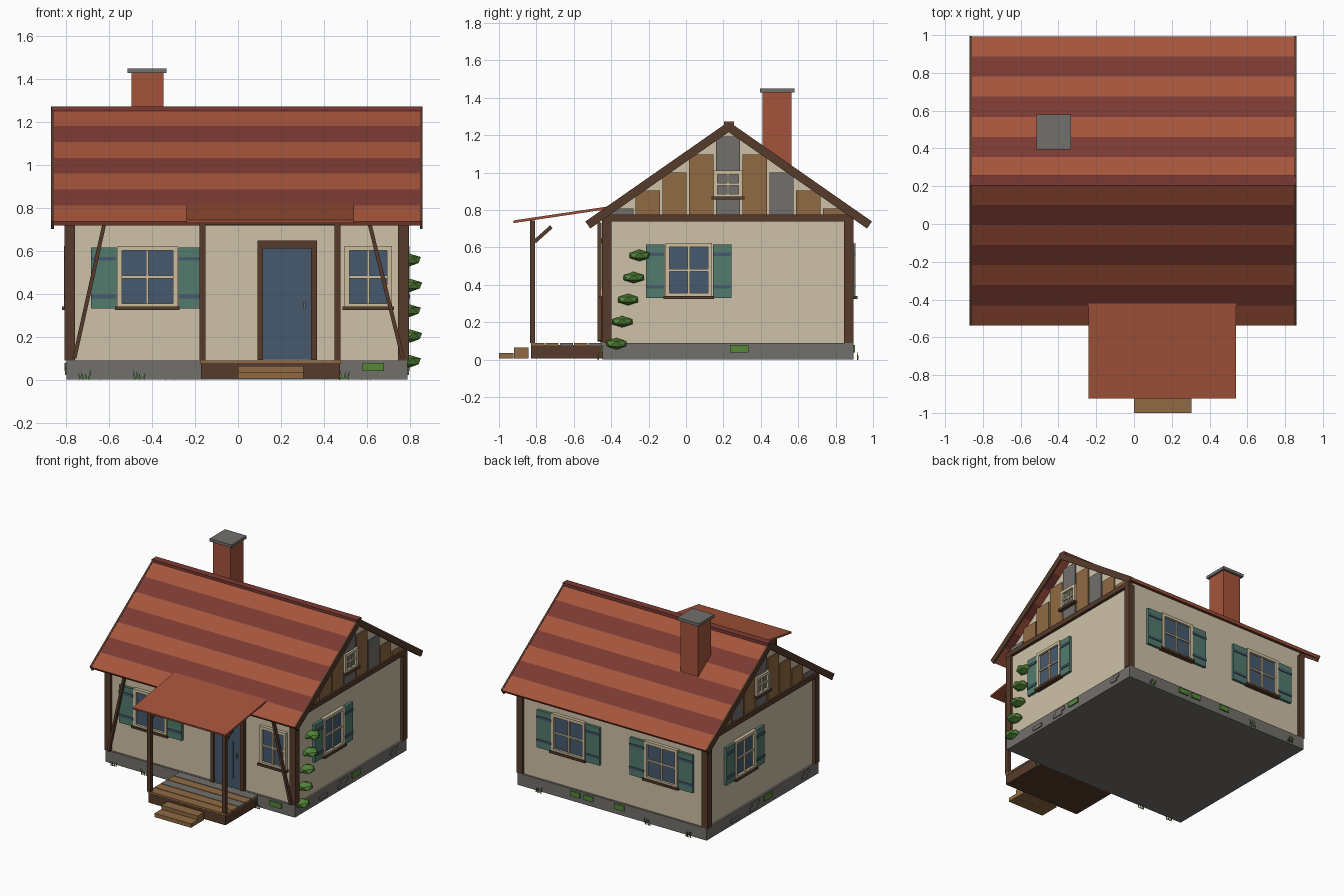
import bpy, bmesh, math, random
from mathutils import Matrix, Vector

if "Cube" in bpy.data.objects:
    bpy.data.objects.remove(bpy.data.objects["Cube"])

random.seed(4)


def material(name, hexcol):
    rgb = [int(hexcol[i:i + 2], 16) / 255 for i in (0, 2, 4)]
    lin = [c / 12.92 if c <= 0.04045 else ((c + 0.055) / 1.055) ** 2.4 for c in rgb]
    m = bpy.data.materials.new(name)
    m.diffuse_color = (*lin, 1)
    m.use_nodes = True
    m.node_tree.nodes["Principled BSDF"].inputs["Base Color"].default_value = m.diffuse_color
    return m


CREAM = material("cream plaster", "CEC1A7")
TRIM = material("pale window trim", "CDBE9E")
TILE = material("light roof tile", "A4543B")
TILE2 = material("dark roof tile", "7B3A33")
WOOD = material("dark timber", "563B2B")
TAN = material("tan plank", "906A42")
GREY = material("grey stone", "72706B")
TEAL = material("teal shutter", "527B6D")
BLUE = material("slate blue", "465A6E")
GREEN = material("leaf green", "55873A")

XL, XR, YF, YB = -0.785, 0.775, -0.43, 0.88     # wall faces
XC, YC = -0.005, 0.228                          # roof centre
RIDGE, SLOPE, RUN = 1.27, 0.697, 0.765


def finish(name, bm, *mats):
    me = bpy.data.meshes.new(name)
    bm.to_mesh(me)
    bm.free()
    for m in mats:
        me.materials.append(m)
    ob = bpy.data.objects.new(name, me)
    bpy.context.collection.objects.link(ob)
    return ob


def boxes(name, items, mat):
    """One object from (centre, size) boxes."""
    bm = bmesh.new()
    for c, s in items:
        bmesh.ops.create_cube(bm, size=1, matrix=Matrix.Translation(c) @ Matrix.Diagonal((*s, 1)))
    return finish(name, bm, mat)


def span(name, lo, hi, mat):
    lo, hi = Vector(lo), Vector(hi)
    return boxes(name, [((lo + hi) / 2, hi - lo)], mat)


def beam(name, p, q, side, w, h, mat):
    """Bar from p to q; w is measured along the side axis."""
    p, q, x = Vector(p), Vector(q), Vector(side)
    z = (q - p).normalized()
    y = z.cross(x)
    m = Matrix((x * w, y * h, q - p)).transposed().to_4x4()
    m.translation = (p + q) / 2
    bm = bmesh.new()
    bmesh.ops.create_cube(bm, size=1, matrix=m)
    bmesh.ops.recalc_face_normals(bm, faces=bm.faces)
    return finish(name, bm, mat)


def on_wall(side, u, z, w, h, out0, out1):
    """Box lying on a wall: u along it, out0..out1 away from it."""
    o, t = (out0 + out1) / 2, out1 - out0
    if side in ("front", "back"):
        return (u, YF - o if side == "front" else YB + o, z), (w, t, h)
    return (XR + o if side == "right" else XL - o, u, z), (t, w, h)


def window(side, u, z, w, h, shutter=0.0):
    n = f"{side}_window"
    f = 0.022
    boxes(n + "_glass", [on_wall(side, u, z, w - f, h - f, 0, 0.008)], BLUE)
    bars = [on_wall(side, u + s * (w - f) / 2, z, f, h, 0, 0.025) for s in (-1, 1)]
    bars += [on_wall(side, u, z + s * (h - f) / 2, w, f, 0, 0.025) for s in (-1, 1)]
    bars += [on_wall(side, u, z, 0.012, h, 0, 0.018), on_wall(side, u, z, w, 0.012, 0, 0.018)]
    boxes(n + "_frame", bars, TRIM)
    boxes(n + "_sill", [on_wall(side, u, z - h / 2, w + 0.02, 0.016, 0, 0.036)], WOOD)
    if shutter:
        us = [u + s * (w / 2 + 0.004 + shutter / 2) for s in (-1, 1)]
        boxes(n + "_shutters", [on_wall(side, c, z - 0.005, shutter, h - 0.005, 0, 0.02) for c in us], TEAL)
        boxes(n + "_shutter_battens", [on_wall(side, c, z + dz, shutter, 0.018, 0.018, 0.026)
                                       for c in us for dz in (-0.09, 0.085)], BLUE)


# Foundation and walls with gables
span("foundation", (-0.8, -0.446, 0), (0.79, 0.895, 0.09), GREY)
bm = bmesh.new()
prof = [(YF, 0.09), (YB, 0.09), (YB, 0.78), (YC, 1.232), (YF, 0.78)]
face = bm.faces.new([bm.verts.new((XL, y, z)) for y, z in prof])
ext = bmesh.ops.extrude_face_region(bm, geom=[face])
bmesh.ops.translate(bm, vec=(XR - XL, 0, 0), verts=[v for v in ext["geom"] if isinstance(v, bmesh.types.BMVert)])
bmesh.ops.recalc_face_normals(bm, faces=bm.faces)
finish("walls", bm, CREAM)

# Timber posts and gable beams
boxes("corner_posts", [((x, y, 0.42), (0.05, 0.05, 0.66)) for x in (-0.784, 0.771) for y in (-0.423, 0.87)], WOOD)
for s in ("left", "right"):
    boxes(s + "_gable_beam", [on_wall(s, 0.225, 0.757, 1.34, 0.036, -0.01, 0.022)], WOOD)

# Stepped gable planks
for s in ("left", "right"):
    for mat, ids, n in ((GREY, (0, 4, 6), "grey"), (TAN, (1, 2, 3, 5, 7, 8), "tan")):
        items = []
        for i in ids:
            top = 1.193 - 0.096 * abs(i - 4)
            items.append(on_wall(s, 0.225 + (i - 4) * 0.143, (0.77 + top) / 2, 0.13, top - 0.77, 0, 0.009))
        boxes(f"{s}_gable_{n}_planks", items, mat)

# Striped roof slopes, barge boards and ridge
for s, side in ((-1, "front"), (1, "back")):
    bm = bmesh.new()
    rows = []
    for i in range(8):
        t = 0.02 + (RUN - 0.02) * i / 7
        rows.append([bm.verts.new((XC + x, YC + s * t, RIDGE - SLOPE * t)) for x in (-0.855, 0.855)])
    for i in range(7):
        a, b = rows[i], rows[i + 1]
        f = bm.faces.new((a[0], a[1], b[1], b[0]))
        f.material_index = i % 2
        f.normal_update()
        if f.normal.z < 0:
            f.normal_flip()
    ob = finish(side + "_roof_slope", bm, TILE, TILE2)
    mod = ob.modifiers.new("thickness", "SOLIDIFY")
    mod.thickness, mod.offset = 0.022, -1
    for x in (-0.859, 0.859):
        d = Vector((0, -s * SLOPE, -1)).normalized() * 0.021
        beam(side + "_barge_board", Vector((XC + x, YC, RIDGE)) + d,
             Vector((XC + x, YC + s * RUN, RIDGE - SLOPE * RUN)) + d, (1, 0, 0), 0.013, 0.046, WOOD)
span("ridge_cap", (-0.868, 0.203, 1.236), (0.858, 0.257, 1.272), TILE2)

# Chimney
span("chimney", (-0.497, 0.408, 0.95), (-0.347, 0.563, 1.43), TILE)
span("chimney_cap", (-0.515, 0.395, 1.428), (-0.333, 0.58, 1.45), GREY)

# Windows
window("front", -0.422, 0.478, 0.28, 0.29, 0.12)
window("front", 0.607, 0.478, 0.22, 0.29)
window("back", -0.42, 0.478, 0.28, 0.29, 0.12)
window("back", 0.36, 0.478, 0.28, 0.29, 0.12)
window("right", 0.015, 0.478, 0.25, 0.29, 0.1)
window("left", 0.435, 0.478, 0.25, 0.29, 0.1)
for s in ("left", "right"):
    window(s, 0.225, 0.937, 0.155, 0.147)

# Door with frame, raised strips and handle
boxes("door_frame", [on_wall("front", 0.103, 0.37, 0.026, 0.556, 0, 0.03),
                     on_wall("front", 0.354, 0.37, 0.026, 0.556, 0, 0.03),
                     on_wall("front", 0.228, 0.629, 0.276, 0.038, 0, 0.03)], WOOD)
boxes("door", [on_wall("front", 0.228, 0.353, 0.23, 0.52, 0, 0.018)], BLUE)
boxes("door_strips", [on_wall("front", x, z, 0.014, h, 0.015, 0.024)
                      for x in (0.192, 0.268) for z, h in ((0.557, 0.1), (0.3, 0.28))], BLUE)
boxes("door_handle", [on_wall("front", 0.31, 0.345, 0.01, 0.034, 0.015, 0.03)], GREY)

# Diagonal braces on the front
beam("left_brace", (-0.622, -0.463, 0.73), (-0.762, -0.463, 0.1), (0, 1, 0), 0.022, 0.018, WOOD)
beam("right_brace", (0.612, -0.463, 0.73), (0.768, -0.463, 0.1), (0, 1, 0), 0.022, 0.018, WOOD)

# Porch: deck, steps, posts, brackets and roof
span("deck_base", (-0.172, -0.83, 0.005), (0.476, -0.44, 0.077), WOOD)
for mat, ids, n in ((TAN, (0, 1, 3), "tan"), (GREY, (2, 4), "grey")):
    boxes(f"deck_{n}_planks", [((0.152, -0.793 + i * 0.077, 0.083), (0.656, 0.071, 0.014)) for i in ids], mat)
span("upper_step", (0, -0.92, 0.005), (0.305, -0.843, 0.064), TAN)
span("lower_step", (0, -1, 0.005), (0.305, -0.921, 0.035), TAN)
PX = (-0.165, 0.464)
boxes("porch_posts", [((x, -0.82, 0.417), (0.028, 0.028, 0.655)) for x in PX], WOOD)
span("porch_beam", (-0.179, -0.834, 0.72), (0.478, -0.806, 0.742), WOOD)
for x in PX:
    beam("porch_bracket", (x, -0.81, 0.63), (x, -0.72, 0.71), (1, 0, 0), 0.018, 0.02, WOOD)
beam("porch_roof", (0.15, -0.922, 0.737), (0.15, -0.408, 0.813), (1, 0, 0), 0.78, 0.014, TILE)

# Climbing plant on the right wall
for i in range(5):
    bm = bmesh.new()
    bmesh.ops.create_icosphere(bm, subdivisions=1, radius=1)
    c = (0.795 + 0.006 * (i % 2), -0.372 + 0.031 * i, 0.085 + 0.118 * i)
    bmesh.ops.transform(bm, verts=bm.verts, matrix=Matrix.Translation(c) @ Matrix.Diagonal((0.064, 0.064, 0.031, 1)))
    finish("vine_leaf_clump", bm, GREEN)

# Stones and moss set on the foundation
stones = [(-0.11, 0.035, 0.095), (0.112, 0.035, 0.09), (0.14, 0.062, 0.09), (0.725, 0.044, 0.06), (0.75, 0.066, 0.06)]
for s, k in (("right", 1), ("left", -1)):
    boxes(s + "_foundation_stones", [on_wall(s, 0.225 + k * (u - 0.225), z, w, 0.028, 0.01, 0.022)
                                     for u, z, w in stones], GREY)
moss = [("right", 0.285), ("left", 0.165), ("front", 0.63), ("back", 0.3), ("back", 0.19), ("back", -0.07)]
for s, u in moss:
    boxes(s + "_moss", [on_wall(s, u, 0.058, 0.1 if s != "back" else 0.08, 0.038, 0.01, 0.024)], GREEN)

# Grass tufts
for x, y in ((-0.715, -0.47), (-0.46, -0.47), (0.49, -0.47), (0.6, 0.917), (-0.32, 0.917), (-0.66, 0.917)):
    bm = bmesh.new()
    for i in range(4):
        h = random.uniform(0.03, 0.055)
        m = (Matrix.Translation((x + (i - 1.5) * 0.013, y, 0))
             @ Matrix.Rotation(random.uniform(-0.35, 0.35), 4, "Y") @ Matrix.Translation((0, 0, h / 2)))
        bmesh.ops.create_cone(bm, cap_ends=True, segments=3, radius1=0.006, radius2=0, depth=h, matrix=m)
    finish("grass_tuft", bm, GREEN)
